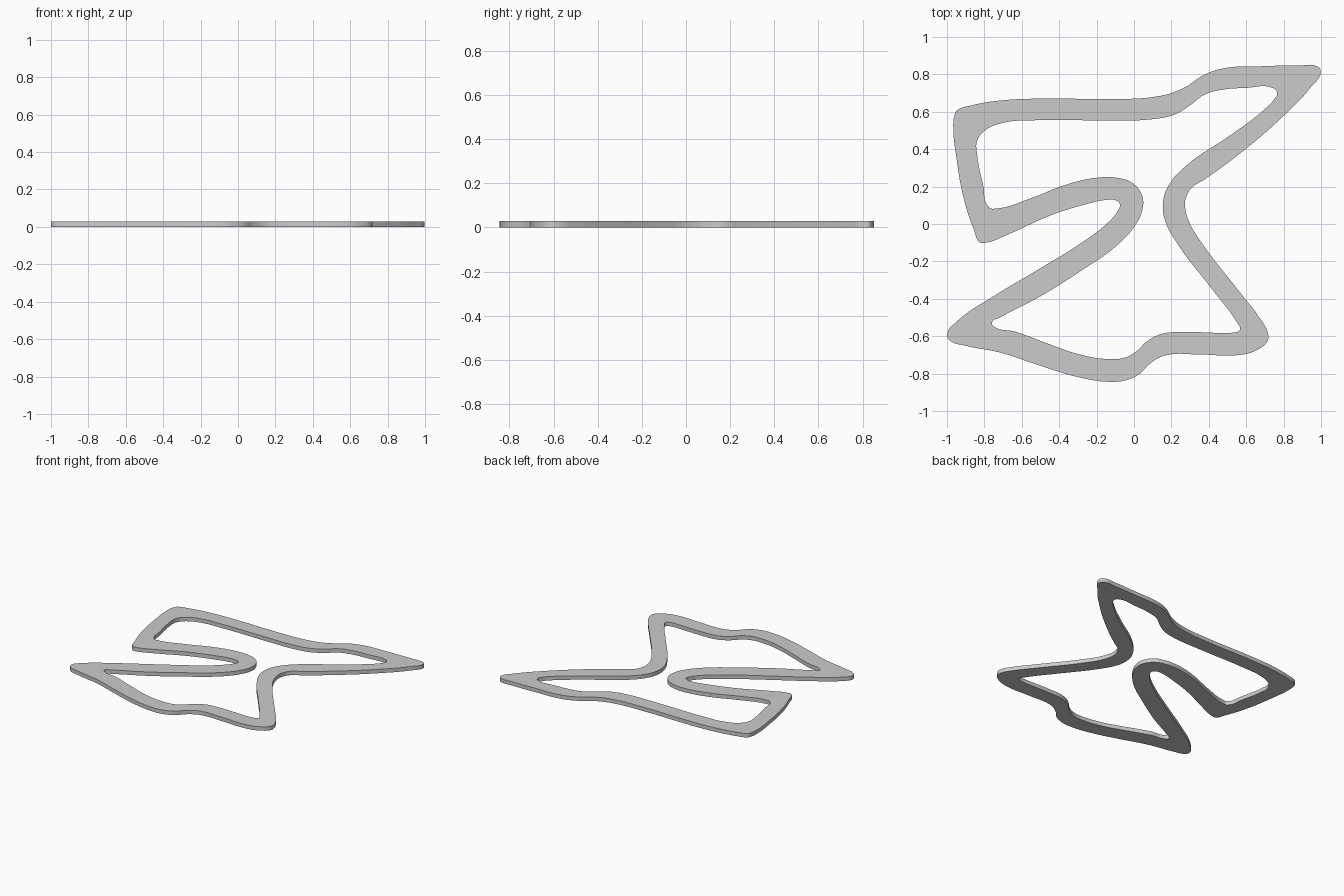
import bpy

# Outer outline of the band, clockwise from the upper left corner
OUTER = [(-.947, .607), (-.87, .634), (-.717, .66), (-.45, .671), (-.13, .668), (.14, .685), (.262, .725),
         (.38, .80), (.487, .834), (.674, .843), (.888, .848), (.979, .843), (.998, .82), (.94, .725),
         (.807, .585), (.593, .398), (.38, .24), (.308, .193), (.28, .147), (.273, .094), (.294, .013),
         (.353, -.088), (.567, -.366), (.674, -.505), (.715, -.58), (.715, -.623), (.663, -.671),
         (.567, -.70), (.353, -.698), (.166, -.703), (.086, -.746), (.032, -.80), (-.032, -.832),
         (-.112, -.844), (-.289, -.821), (-.503, -.757), (-.717, -.687), (-.904, -.65), (-.984, -.623),
         (-.999, -.591), (-.947, -.521), (-.77, -.398), (-.503, -.238), (-.262, -.088), (-.139, .008),
         (-.086, .072), (-.075, .104), (-.096, .126), (-.155, .128), (-.262, .104), (-.449, .045),
         (-.663, -.051), (-.797, -.101), (-.824, -.099), (-.856, -.03), (-.909, .131), (-.952, .372),
         (-.966, .50), (-.96, .58)]
# Inner outline, starting beside the left notch
INNER = [(-.773, .088), (-.733, .083), (-.556, .136), (-.342, .217), (-.182, .249), (-.086, .246),
         (-.005, .217), (.043, .152), (.048, .094), (.016, .008), (-.086, -.11), (-.289, -.254),
         (-.503, -.388), (-.717, -.50), (-.76, -.527), (-.749, -.548), (-.636, -.575), (-.449, -.644),
         (-.289, -.698), (-.139, -.722), (-.048, -.714), (.011, -.682), (.075, -.623), (.155, -.586),
         (.273, -.578), (.546, -.578), (.567, -.564), (.551, -.527), (.406, -.334), (.235, -.11),
         (.166, .018), (.155, .115), (.182, .201), (.273, .307), (.513, .473), (.685, .602),
         (.749, .666), (.765, .703), (.743, .727), (.594, .727), (.487, .72), (.38, .693),
         (.299, .634), (.219, .586), (.086, .559), (-.128, .554), (-.556, .554), (-.69, .543),
         (-.797, .50), (-.84, .441), (-.84, .382), (-.807, .211)]
THICKNESS = 0.03


def add_loop(curve, points):
    """Add a closed smooth loop to a filled 2D curve."""
    spline = curve.splines.new('BEZIER')
    spline.bezier_points.add(len(points) - 1)
    for bp, (x, y) in zip(spline.bezier_points, points):
        bp.co = (x, y, 0)
        bp.handle_left_type = bp.handle_right_type = 'AUTO'
    spline.use_cyclic_u = True
    spline.resolution_u = 5


# Flat band: the two loops filled between and extruded upward
curve = bpy.data.curves.new('outline_band', 'CURVE')
curve.dimensions = '2D'
curve.fill_mode = 'BOTH'
curve.extrude = THICKNESS / 2
add_loop(curve, OUTER)
add_loop(curve, INNER)
band = bpy.data.objects.new('outline_band', curve)
bpy.context.collection.objects.link(band)
band.location.z = THICKNESS / 2

# Real mesh with smooth walls and crisp rims
bpy.context.view_layer.objects.active = band
band.select_set(True)
bpy.ops.object.convert(target='MESH')
bpy.ops.object.mode_set(mode='EDIT')
bpy.ops.mesh.select_all(action='SELECT')
bpy.ops.mesh.remove_doubles(threshold=0.0001)
bpy.ops.mesh.normals_make_consistent(inside=False)
bpy.ops.object.mode_set(mode='OBJECT')
bpy.ops.object.shade_smooth_by_angle()
